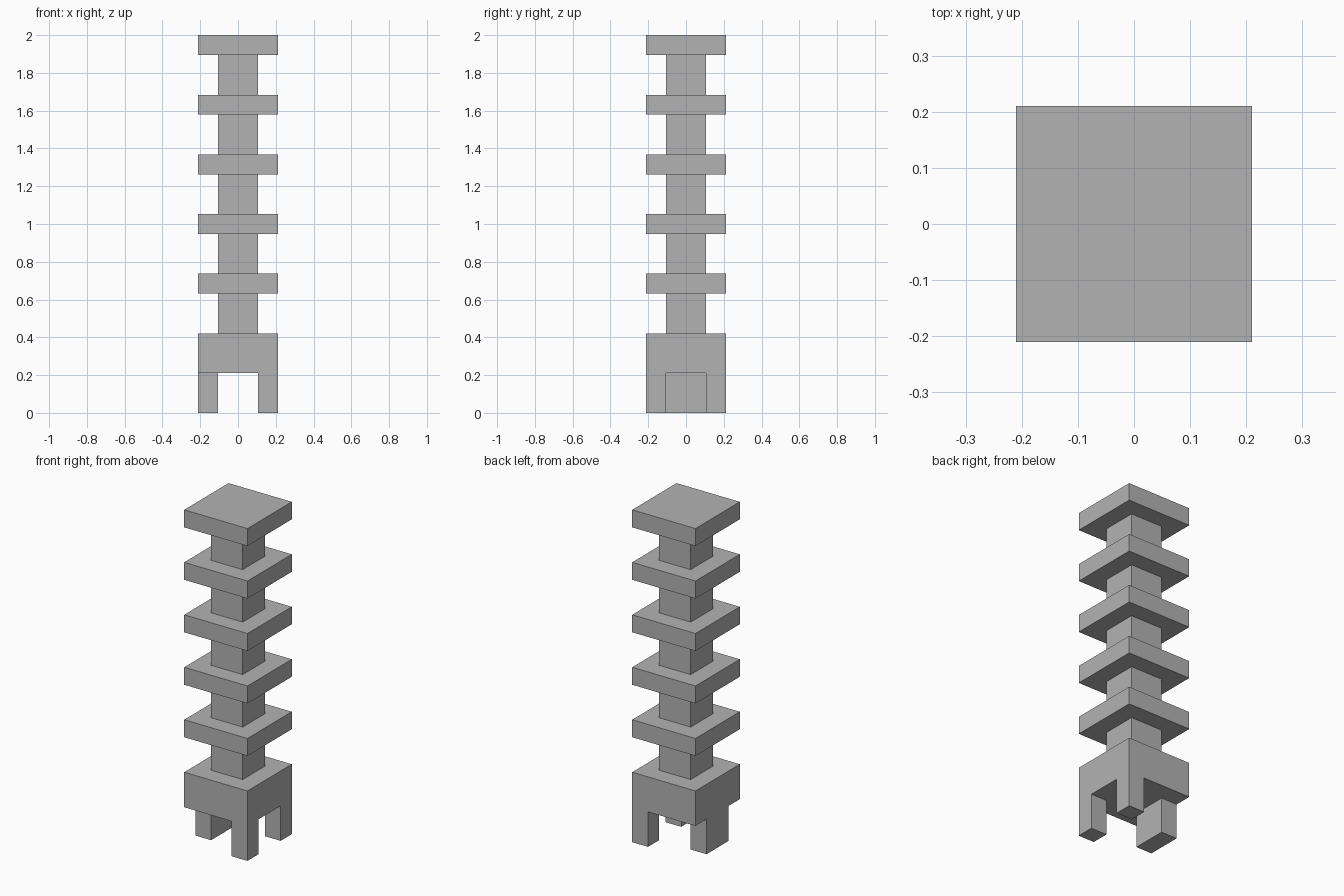
import bpy

cube = bpy.data.objects.get("Cube")
if cube:
    bpy.data.objects.remove(cube, do_unlink=True)

U = 2 / 19  # one module: the tower is 19 modules tall, 4 wide

grey = bpy.data.materials.new("stone_grey")
grey.use_nodes = True
colour = (0.45, 0.45, 0.45, 1)
grey.diffuse_color = colour
grey.node_tree.nodes["Principled BSDF"].inputs["Base Color"].default_value = colour


def block(name, size, centre, bottom):
    """Box in modules: size (x, y, z), centre (x, y), bottom height."""
    location = (centre[0] * U, centre[1] * U, (bottom + size[2] / 2) * U)
    bpy.ops.mesh.primitive_cube_add(size=1, location=location)
    obj = bpy.context.object
    obj.name = obj.data.name = name
    obj.scale = [s * U for s in size]
    bpy.ops.object.transform_apply(location=False, rotation=False, scale=True)
    obj.data.materials.append(grey)
    return obj


# Three legs: two at the left corners, one wide leg midway along the right side
block("front_left_leg", (1, 1, 2), (1.5, -1.5), 0)
block("back_left_leg", (1, 1, 2), (1.5, 1.5), 0)
block("right_middle_leg", (1, 2, 2), (-1.5, 0), 0)

# Solid base on the legs
block("base", (4, 4, 2), (0, 0), 2)

# Five tiers, each a narrow column under a wide slab
for i in range(5):
    z = 4 + 3 * i
    block(f"column_{i + 1}", (2, 2, 2), (0, 0), z)
    block(f"slab_{i + 1}", (4, 4, 1), (0, 0), z + 2)
